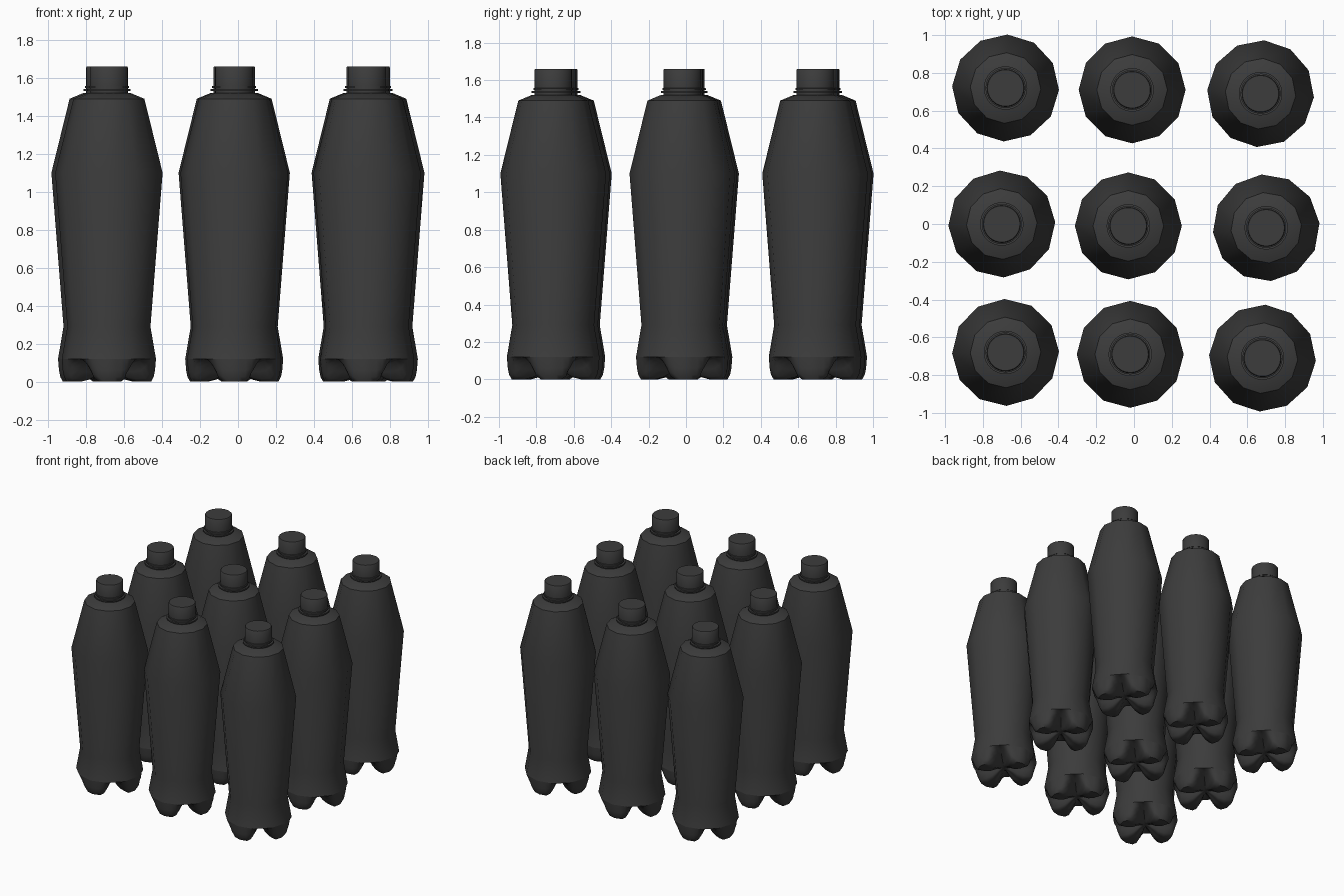
import bpy, bmesh, math
from math import cos, sin, pi, radians

cube = bpy.data.objects.get("Cube")
if cube:
    bpy.data.objects.remove(cube)

SIDES = 12

mat = bpy.data.materials.new("dark grey plastic")
mat.use_nodes = True
colour = (0.045, 0.045, 0.045, 1)
mat.diffuse_color = colour
bsdf = next(n for n in mat.node_tree.nodes if n.type == 'BSDF_PRINCIPLED')
bsdf.inputs["Base Color"].default_value = colour


def bridge(bm, a, b):
    n = len(a)
    for i in range(n):
        j = (i + 1) % n
        bm.faces.new((a[i], a[j], b[j], b[i]))


def finish(bm, name, angle=40):
    bmesh.ops.recalc_face_normals(bm, faces=bm.faces)
    mesh = bpy.data.meshes.new(name)
    bm.to_mesh(mesh)
    bm.free()
    mesh.materials.append(mat)
    mesh.shade_smooth()
    mesh.set_sharp_from_angle(angle=radians(angle))
    return mesh


def lathe(name, profile, sides, cap_start=False, cap_end=True):
    """Turn (radius, height) points around z."""
    bm = bmesh.new()
    rings = [[bm.verts.new((r * cos(2 * pi * i / sides), r * sin(2 * pi * i / sides), z))
              for i in range(sides)] for r, z in profile]
    for a, b in zip(rings, rings[1:]):
        bridge(bm, a, b)
    if cap_start:
        bm.faces.new(rings[0])
    if cap_end:
        bm.faces.new(rings[-1])
    return finish(bm, name)


def foot_base(name, segs=48):
    """Four rounded feet separated by a cross of grooves."""
    foot = [(.248, .12), (.243, .06), (.236, .025), (.222, 0), (.16, 0), (.11, .012), (.05, .045)]
    groove = [(.248, .12), (.225, .122), (.195, .118), (.16, .11), (.125, .1), (.085, .085), (.045, .065)]
    bm = bmesh.new()
    rings = []
    for (fr, fz), (gr, gz) in zip(foot, groove):
        ring = []
        for i in range(segs):
            t = 2 * pi * i / segs
            off = abs((t + pi / 4) % (pi / 2) - pi / 4)
            w = min(1, max(0, (off - radians(16)) / radians(27)))
            w = w * w * (3 - 2 * w)
            # keep the rim on the body's polygon
            half = pi / SIDES
            poly = cos(half) / cos(t % (2 * half) - half)
            r = (fr + (gr - fr) * w) * poly
            ring.append(bm.verts.new((r * cos(t), r * sin(t), fz + (gz - fz) * w)))
        rings.append(ring)
    for a, b in zip(rings, rings[1:]):
        bridge(bm, a, b)
    centre = bm.verts.new((0, 0, .06))
    last = rings[-1]
    for i in range(segs):
        bm.faces.new((last[i], last[(i + 1) % segs], centre))
    return finish(bm, name, 60)


# Shared part meshes
parts = {
    "bottle_body": lathe("bottle_body", [(.248, .12), (.219, .29), (.283, 1.10),
                         (.187, 1.49), (.115, 1.52)], SIDES),
    "bottle_feet": foot_base("bottle_feet"),
    "neck_collar": lathe("neck_collar", [(.1, 1.515), (.1, 1.53), (.115, 1.53), (.115, 1.541),
                         (.1, 1.541), (.1, 1.56)], 32, True),
    "screw_cap": lathe("screw_cap", [(.106, 1.548), (.106, 1.556), (.1, 1.558), (.1, 1.655),
                       (.096, 1.66)], 32, True),
}

# Three by three bottles: x, y, small turn in degrees
layout = [(-.68, .72, -2), (-.01, .71, 0), (.67, .69, -4),
          (-.70, 0, 2), (-.03, -.01, 0), (.70, -.02, 5),
          (-.68, -.68, 1), (-.02, -.69, 0), (.68, -.71, -3)]
for k, (x, y, turn) in enumerate(layout, 1):
    for name, mesh in parts.items():
        ob = bpy.data.objects.new(f"{name}_{k}", mesh)
        ob.location = (x, y, 0)
        ob.rotation_euler.z = radians(turn)
        bpy.context.collection.objects.link(ob)
